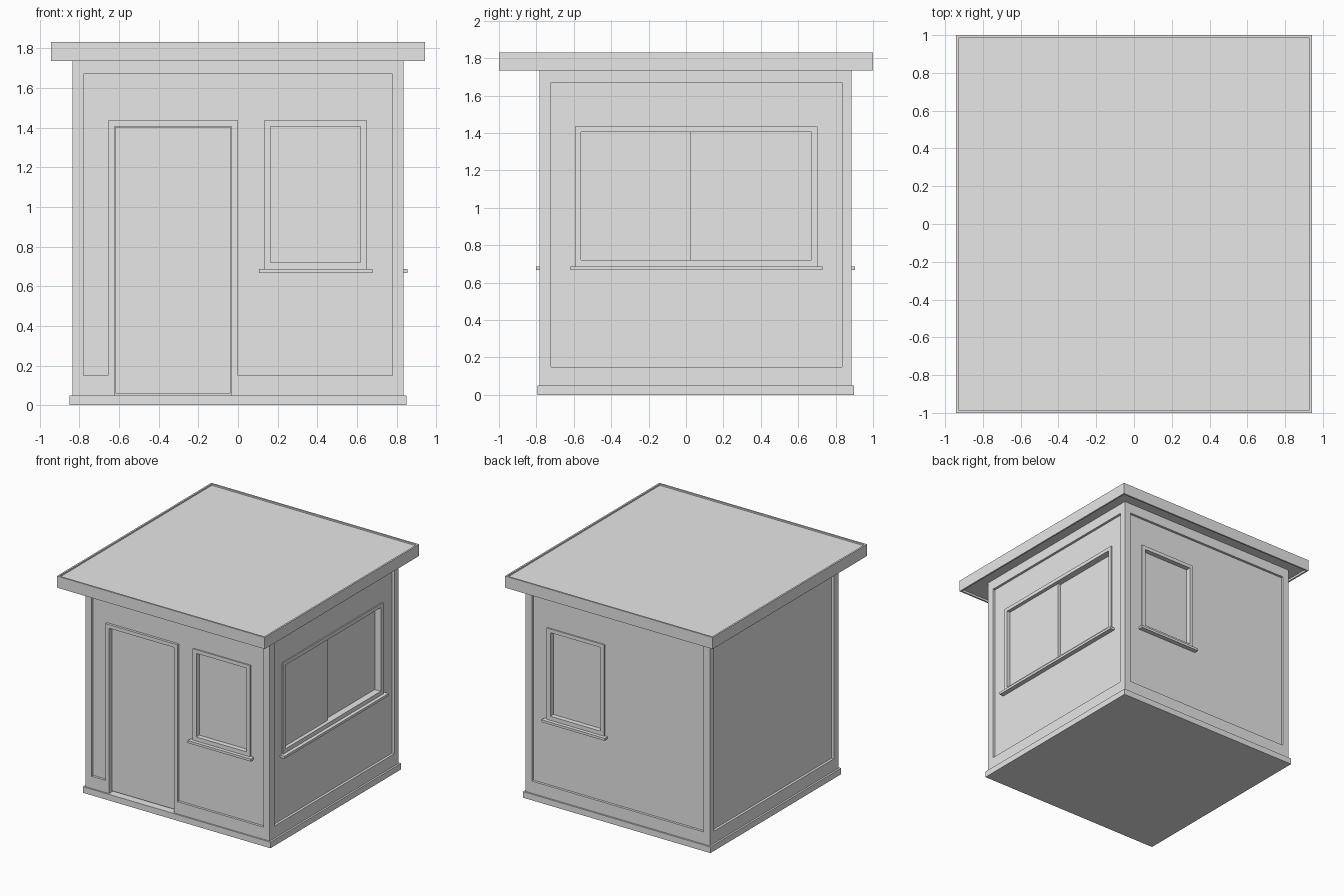
import bpy

if "Cube" in bpy.data.objects:
    bpy.data.objects.remove(bpy.data.objects["Cube"])

mat = bpy.data.materials.new("plain_grey")
mat.diffuse_color = (0.8, 0.8, 0.8, 1)
mat.use_nodes = True
mat.node_tree.nodes["Principled BSDF"].inputs["Base Color"].default_value = mat.diffuse_color

# Body extents
X0, X1, Y0, Y1 = -0.835, 0.835, -0.783, 0.885
REC = 0.02          # depth of the wall panels
TRIM = 0.033        # width of door and window trim


def box(name, x0, x1, y0, y1, z0, z1):
    v = [(x, y, z) for x in (x0, x1) for y in (y0, y1) for z in (z0, z1)]
    f = [(0, 1, 3, 2), (4, 6, 7, 5), (0, 4, 5, 1), (2, 3, 7, 6), (0, 2, 6, 4), (1, 5, 7, 3)]
    me = bpy.data.meshes.new(name)
    me.from_pydata(v, [], f)
    me.materials.append(mat)
    ob = bpy.data.objects.new(name, me)
    bpy.context.collection.objects.link(ob)
    return ob


def wall_box(name, wall, u0, u1, z0, z1, d0, d1):
    """Box placed on a wall: u runs along the wall, d is distance outward from its face."""
    if wall == "front":
        return box(name, u0, u1, Y0 - d1, Y0 - d0, z0, z1)
    if wall == "back":
        return box(name, u0, u1, Y1 + d0, Y1 + d1, z0, z1)
    if wall == "right":
        return box(name, X1 + d0, X1 + d1, u0, u1, z0, z1)
    return box(name, X0 - d1, X0 - d0, u0, u1, z0, z1)


def cut(wall, u0, u1, z0, z1, depth):
    c = wall_box("cutter", wall, u0, u1, z0, z1, -depth, 0.1)
    c.hide_render = True
    m = body.modifiers.new("cut", 'BOOLEAN')
    m.operation = 'DIFFERENCE'
    m.solver = 'EXACT'
    m.object = c
    bpy.context.view_layer.objects.active = body
    bpy.ops.object.modifier_apply(modifier=m.name)
    bpy.data.objects.remove(c)


def trim(name, wall, u0, u1, z0, z1, d1):
    """Left, right and top trim around an opening."""
    wall_box(name + "_left", wall, u0 - TRIM, u0, z0, z1, -REC - 0.005, d1)
    wall_box(name + "_right", wall, u1, u1 + TRIM, z0, z1, -REC - 0.005, d1)
    wall_box(name + "_top", wall, u0 - TRIM, u1 + TRIM, z1, z1 + 0.03, -REC - 0.005, d1)


# Plinth and body
box("plinth", -0.85, 0.85, -0.794, 0.898, 0, 0.05)
body = box("body", X0, X1, Y0, Y1, 0.045, 1.76)

# Recessed wall panels
for w in ("front", "back"):
    cut(w, -0.778, 0.778, 0.15, 1.67, REC)
for w in ("left", "right"):
    cut(w, -0.722, 0.833, 0.15, 1.67, REC)

# Door
cut("front", -0.622, -0.034, 0.03, 1.408, 0.06)
trim("door_frame", "front", -0.622, -0.034, 0.14, 1.405, 0)
wall_box("door", "front", -0.617, -0.039, 0.06, 1.403, -0.07, -0.035)

# Windows with trim and sills
for w, u0, u1 in (("front", 0.163, 0.617), ("back", 0.163, 0.617), ("right", -0.561, 0.671)):
    cut(w, u0, u1, 0.72, 1.405, 0.065 if w == "right" else 0.05)
    trim(w + "_window_frame", w, u0, u1, 0.687, 1.405, -0.01)
    wall_box(w + "_window_bottom", w, u0, u1, 0.68, 0.72, -REC - 0.005, -0.01)
    wall_box(w + "_sill", w, u0 - 0.057, u1 + 0.06, 0.667, 0.687, -0.03, 0.019)

# Sliding pane standing proud of the other
wall_box("sliding_pane", "right", -0.561, 0.025, 0.72, 1.405, -0.07, -0.04)

# Flat roof with thin fascia around it
box("roof", -0.93, 0.93, -0.988, 0.988, 1.752, 1.818)
for s in (-1, 1):
    a, b = sorted((s * 0.942, s * 0.928))
    box("fascia_side", a, b, -1, 1, 1.735, 1.83)
    a, b = sorted((s * 1.0, s * 0.986))
    box("fascia_end", -0.928, 0.928, a, b, 1.735, 1.83)
